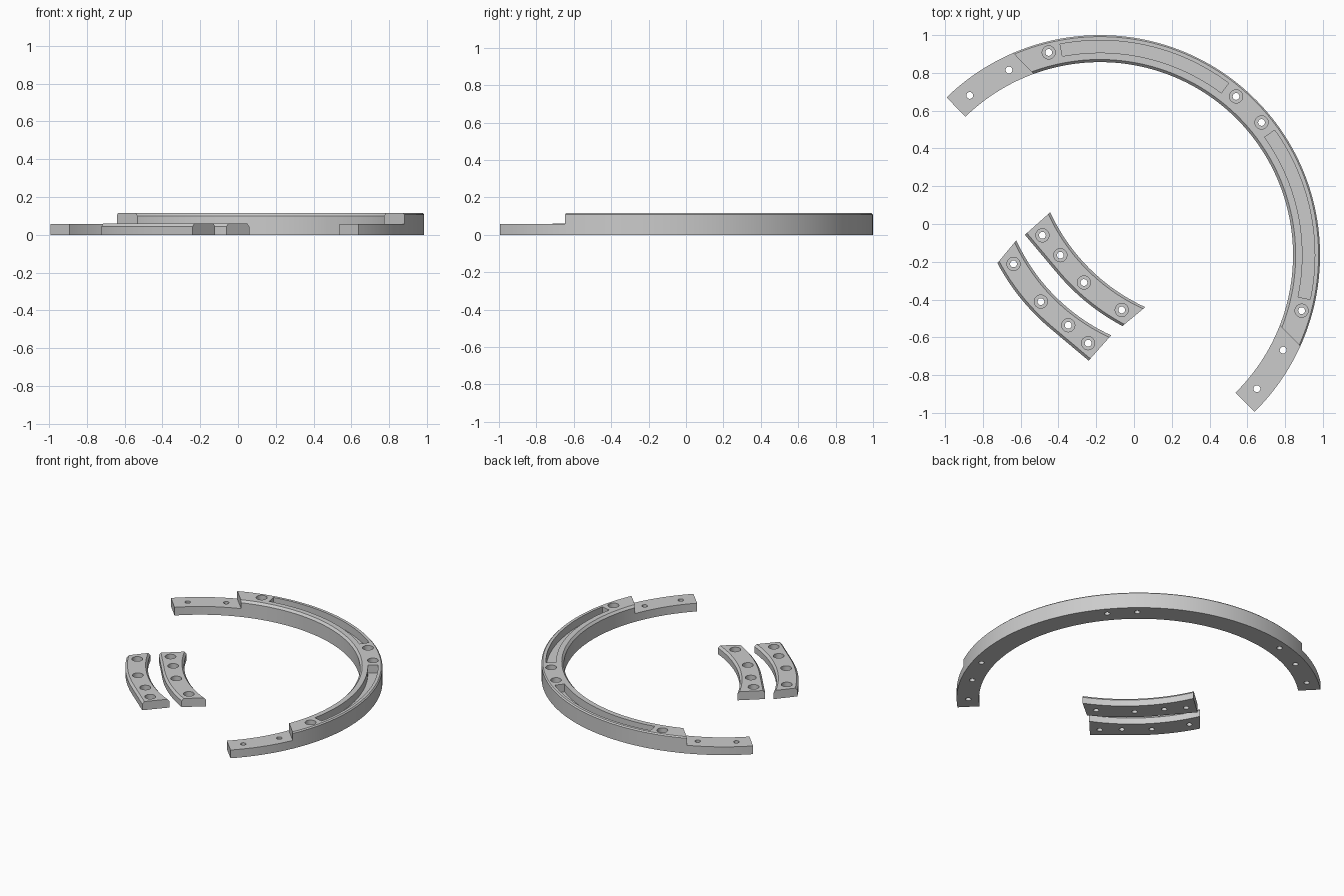
import bpy, bmesh, math
from mathutils import Vector, Matrix

if "Cube" in bpy.data.objects:
    bpy.data.objects.remove(bpy.data.objects["Cube"])

grey = bpy.data.materials.new("light_grey")
grey.diffuse_color = (0.6, 0.6, 0.6, 1)
grey.use_nodes = True
grey.node_tree.nodes["Principled BSDF"].inputs["Base Color"].default_value = grey.diffuse_color

R_IN, R_OUT = 1.022, 1.165      # ring band
H_LOW, H_TOP = 0.058, 0.115     # lap joint height and full height
CENTRE = Vector((-0.18, -0.165, 0))
AXIS = math.radians(44.4)       # symmetry axis of the half ring


def polar(c, r, a, z=0.0):
    return Vector((c[0] + r * math.cos(a), c[1] + r * math.sin(a), z))


def loft(name, sections):
    """Closed solid through a list of equal-length cross-sections."""
    bm = bmesh.new()
    rows = [[bm.verts.new(p) for p in s] for s in sections]
    n = len(rows[0])
    for a, b in zip(rows, rows[1:]):
        for i in range(n):
            j = (i + 1) % n
            bm.faces.new((a[i], a[j], b[j], b[i]))
    bm.faces.new(rows[0])
    bm.faces.new(rows[-1])
    bmesh.ops.recalc_face_normals(bm, faces=bm.faces)
    me = bpy.data.meshes.new(name)
    bm.to_mesh(me)
    bm.free()
    me.materials.append(grey)
    ob = bpy.data.objects.new(name, me)
    bpy.context.collection.objects.link(ob)
    return ob


def arc_solid(name, profile, a0, a1, steps):
    """Sweep an (r, z) profile around the ring centre."""
    return loft(name, [[polar(CENTRE, r, a0 + (a1 - a0) * i / steps, z) for r, z in profile]
                       for i in range(steps + 1)])


def cylinder(x, y, r, z0, z1, n=24):
    ring = [polar((x, y), r, math.tau * i / n) for i in range(n)]
    return loft("cutter", [[p + Vector((0, 0, z)) for p in ring] for z in (z0, z1)])


def cut(ob, cutter):
    cutter.hide_render = True
    bpy.context.view_layer.objects.active = ob
    m = ob.modifiers.new("cut", 'BOOLEAN')
    m.operation, m.solver, m.object = 'DIFFERENCE', 'EXACT', cutter
    bpy.ops.object.modifier_apply(modifier=m.name)
    bpy.data.objects.remove(cutter, do_unlink=True)


def screw_hole(ob, x, y, bore_z=None):
    """Through hole, with a counterbore down to bore_z if given."""
    if bore_z is not None:
        cut(ob, cylinder(x, y, 0.035, bore_z, 0.3))
    cut(ob, cylinder(x, y, 0.018, -0.1, 0.3))


def smooth(ob):
    bpy.ops.object.select_all(action='DESELECT')
    ob.select_set(True)
    bpy.context.view_layer.objects.active = ob
    bpy.ops.object.shade_smooth_by_angle(angle=math.radians(25))


# Half ring with chamfered upper edges
quarter = math.radians(89.8)
ring = arc_solid("half_ring", [
    (R_IN, 0), (R_OUT, 0), (R_OUT, H_TOP - 0.008), (R_OUT - 0.008, H_TOP),
    (R_IN + 0.014, H_TOP), (R_IN, H_TOP - 0.015)], AXIS - quarter, AXIS + quarter, 96)

# Lowered lap joints at both ends, cut square to the symmetry axis
turn = Matrix.Translation(CENTRE) @ Matrix.Rotation(AXIS, 4, 'Z')
cut(ring, loft("cutter", [[turn @ Vector((u, v, z)) for u, v in
                           ((-0.3, -2), (0.42, -2), (0.42, 2), (-0.3, 2))]
                          for z in (H_LOW, 0.4)]))

for side in (-1, 1):
    # Curved pocket
    cut(ring, arc_solid("cutter", [(1.072, 0.06), (1.137, 0.06), (1.137, 0.3), (1.072, 0.3)],
                        AXIS + side * math.radians(8.8), AXIS + side * math.radians(56.3), 28))
    # Counterbored holes in the raised part, plain holes in the laps
    for deg, r, bore in ((5, 1.107, 0.06), (59.8, 1.107, 0.06), (71.8, 1.092, None), (84.8, 1.091, None)):
        p = polar(CENTRE, r, AXIS + side * math.radians(deg))
        screw_hole(ring, p.x, p.y, bore)
smooth(ring)

# Joining plates: curved bars, the second a mirrored copy of the first
PLATE_C = (0.485, 0.489)
HOLES = ((-0.485, -0.06), (-0.39, -0.165), (-0.265, -0.31), (-0.065, -0.455))


def plate_section(t, place):
    ai = math.radians(180 + 24.7 + (65.4 - 24.7) * t)
    deg = 27.2 + (62.05 - 27.2) * t
    # the outer edge runs straight on past 40 degrees
    r = R_OUT / math.cos(math.radians(max(0, 40 - deg)))
    p, q = polar(PLATE_C, R_IN, ai), polar(PLATE_C, r, math.radians(180 + deg))
    d = (q - p).normalized()
    up = Vector((0, 0, 1))
    pts = (p, q, q + up * 0.044, q - d * 0.014 + up * 0.06, p + d * 0.014 + up * 0.06, p + up * 0.044)
    return [place(v) for v in pts]


def joining_plate(name, place):
    ob = loft(name, [plate_section(i / 28, place) for i in range(29)])
    for x, y in HOLES:
        c = place(Vector((x, y, 0)))
        screw_hole(ob, c.x, c.y, 0.025)
    smooth(ob)


joining_plate("inner_joining_plate", lambda v: v)
joining_plate("outer_joining_plate", lambda v: Vector((v.y - 0.183, v.x - 0.146, v.z)))
